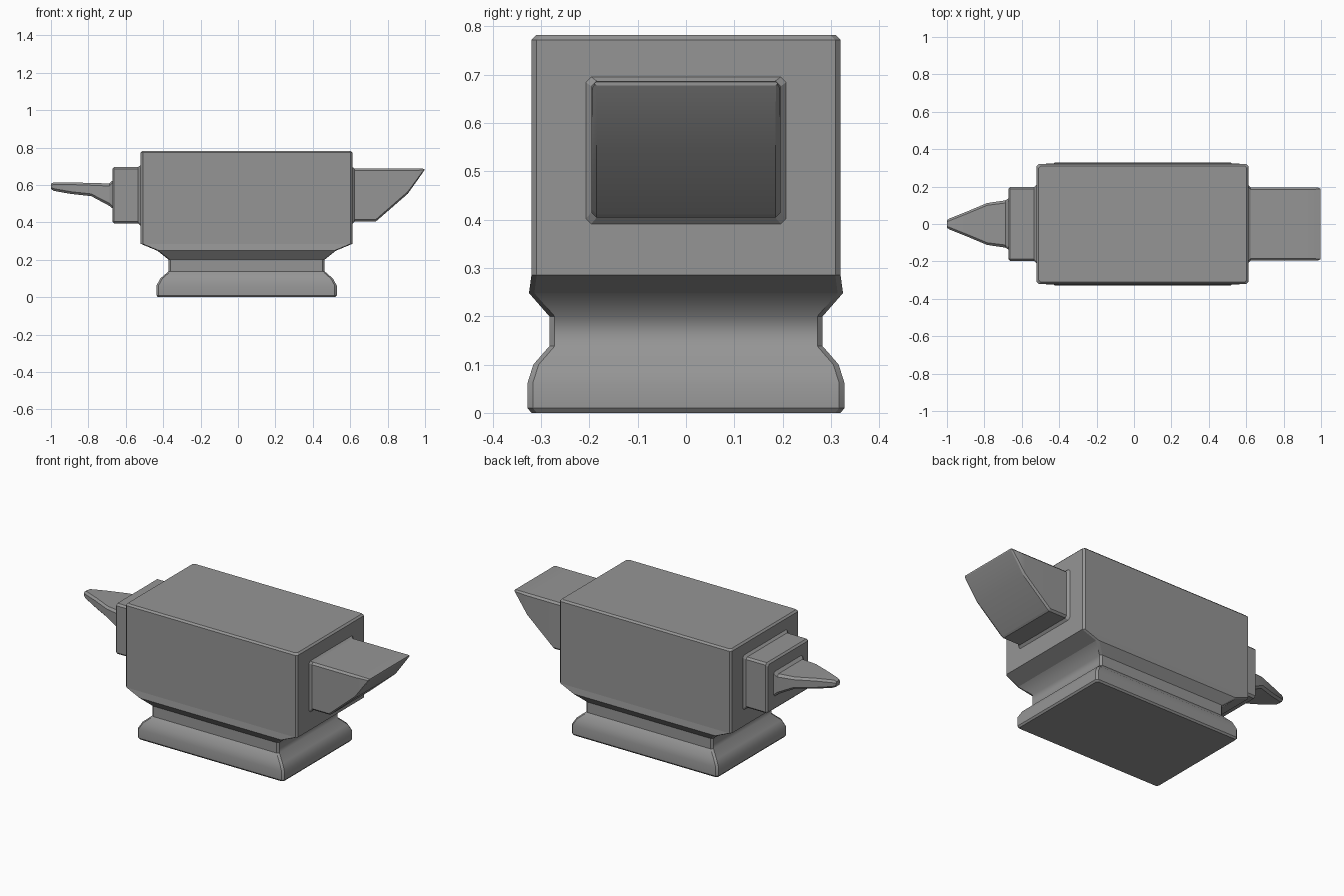
import bpy, bmesh
from mathutils import Vector

if "Cube" in bpy.data.objects:
    bpy.data.objects.remove(bpy.data.objects["Cube"])

steel = bpy.data.materials.new("dark_steel")
steel.diffuse_color = (0.3, 0.3, 0.3, 1.0)
steel.use_nodes = True
steel.node_tree.nodes["Principled BSDF"].inputs["Base Color"].default_value = steel.diffuse_color


def loft(name, rings, to_world, smooth_rings=(), end_only=()):
    """Skin chamfered rectangles. Ring: (pos, u_min, u_max, v_min, v_max, chamfer)."""
    bm = bmesh.new()
    loops = []
    for p, u0, u1, v0, v1, c in rings:
        pts = [(u0 + c, v0), (u1 - c, v0), (u1, v0 + c), (u1, v1 - c),
               (u1 - c, v1), (u0 + c, v1), (u0, v1 - c), (u0, v0 + c)]
        loops.append([bm.verts.new(to_world(p, u, v)) for u, v in pts])
    for a, b in zip(loops, loops[1:]):
        for i in range(8):
            j = (i + 1) % 8
            bm.faces.new((a[i], a[j], b[j], b[i]))
    bm.faces.new(loops[0])
    bm.faces.new(loops[-1])
    for f in bm.faces:
        f.smooth = True
    for e in bm.edges:
        e.smooth = False
    # only the chosen cross-section rings blend smoothly (some on the u ends only)
    for r in smooth_rings:
        for i in ((2, 6) if r in end_only else range(8)):
            bm.edges.get((loops[r][i], loops[r][(i + 1) % 8])).smooth = True
    bmesh.ops.recalc_face_normals(bm, faces=bm.faces)
    me = bpy.data.meshes.new(name)
    bm.to_mesh(me)
    bm.free()
    me.materials.append(steel)
    ob = bpy.data.objects.new(name, me)
    bpy.context.collection.objects.link(ob)
    return ob


def upright(p, u, v):
    return Vector((u, v, p))


def lengthwise(p, u, v):
    return Vector((p, u, v))


# Foot, waist and main block: (z, half length, half width), centred on x = 0.045
profile = [(0.0, 0.474, 0.320), (0.01, 0.482, 0.328), (0.062, 0.482, 0.328),
           (0.10, 0.461, 0.316), (0.138, 0.417, 0.283), (0.20, 0.417, 0.283),
           (0.248, 0.477, 0.325), (0.285, 0.566, 0.320), (0.772, 0.566, 0.320),
           (0.782, 0.556, 0.310)]
loft("anvil_body",
     [(z, 0.046 - x, 0.046 + x, -y, y, 0.011) for z, x, y in profile],
     upright, smooth_rings=(2, 3, 4, 5), end_only=(4, 5))

# Heel: flared root, then an undercut wedge
heel = [(0.60, 0.210, 0.388, 0.698), (0.611, 0.208, 0.390, 0.696),
        (0.624, 0.196, 0.404, 0.687), (0.735, 0.196, 0.404, 0.687),
        (0.745, 0.196, 0.411, 0.687), (0.908, 0.196, 0.553, 0.687),
        (0.987, 0.194, 0.664, 0.687), (0.996, 0.189, 0.678, 0.685)]
loft("heel", [(x, -y, y, a, b, min(0.011, (b - a) * 0.35)) for x, y, a, b in heel],
     lengthwise, smooth_rings=(5, 6))

# Step block between body and horn
step = [(-0.50, 0.212, 0.380, 0.708), (-0.521, 0.210, 0.382, 0.706),
        (-0.534, 0.198, 0.394, 0.695), (-0.662, 0.198, 0.394, 0.695),
        (-0.672, 0.188, 0.404, 0.685)]
loft("step", [(x, -y, y, a, b, 0.011) for x, y, a, b in step], lengthwise)

# Horn: flared root tapering to a blunt tip
horn = [(-0.665, 0.138, 0.474, 0.624, 0.012), (-0.673, 0.136, 0.476, 0.622, 0.012),
        (-0.688, 0.126, 0.488, 0.608, 0.014), (-0.785, 0.112, 0.540, 0.610, 0.012),
        (-0.895, 0.066, 0.552, 0.614, 0.012), (-0.985, 0.030, 0.568, 0.614, 0.012),
        (-1.0, 0.020, 0.578, 0.606, 0.008)]
loft("horn", [(x, -y, y, a, b, c) for x, y, a, b, c in horn],
     lengthwise, smooth_rings=(3, 4, 5))
